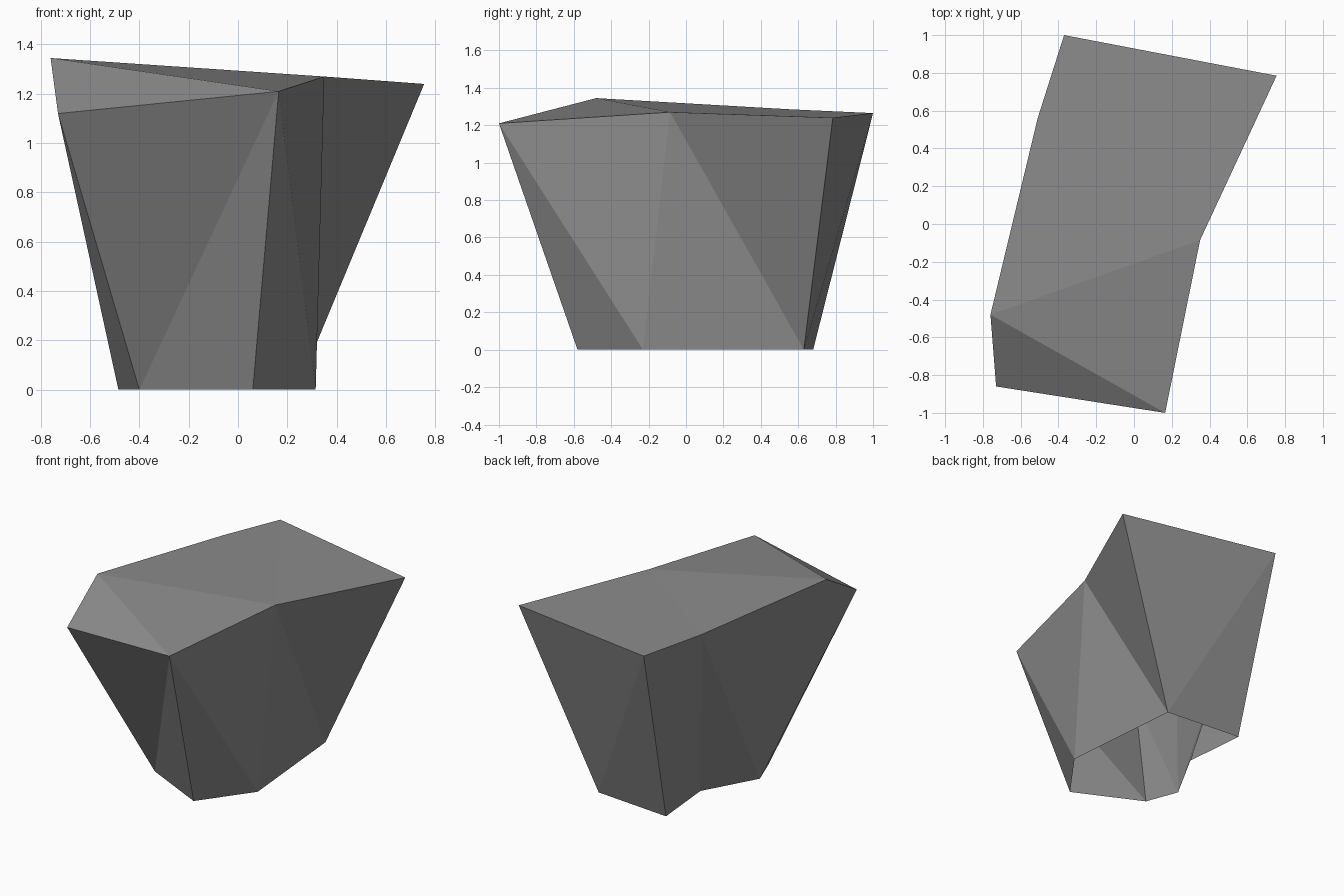
import bpy
import bmesh

cube = bpy.data.objects.get("Cube")
if cube:
    bpy.data.objects.remove(cube, do_unlink=True)


def flat_material(name, colour):
    mat = bpy.data.materials.new(name)
    mat.use_nodes = True
    mat.diffuse_color = colour
    mat.node_tree.nodes["Principled BSDF"].inputs["Base Color"].default_value = colour
    return mat


# Rim and foot outlines, both counter-clockwise from the front corner
RIM = [(0.165, -1.0, 1.21), (0.35, -0.085, 1.27), (0.755, 0.785, 1.24),
       (-0.37, 1.0, 1.265), (-0.51, 0.56, 1.285), (-0.76, -0.48, 1.345),
       (-0.73, -0.86, 1.12)]
FOOT = [(0.06, -0.58), (0.315, -0.23), (0.24, 0.63), (-0.32, 0.68),
        (-0.28, 0.24), (-0.485, -0.13), (-0.4, -0.355)]
# Direction in which each side panel is creased: rim corner down to the next
# foot corner ("down"), or foot corner up to the next rim corner ("up")
CREASES = ["down", "down", "up", "up", "down", "up", "up"]

bm = bmesh.new()
rim = [bm.verts.new(p) for p in RIM]
foot = [bm.verts.new((x, y, 0)) for x, y in FOOT]
count = len(rim)

# Side panels, two triangles each; the foot stays open
for i, crease in enumerate(CREASES):
    j = (i + 1) % count
    if crease == "down":
        panel = [(foot[i], foot[j], rim[i]), (foot[j], rim[j], rim[i])]
    else:
        panel = [(foot[i], foot[j], rim[j]), (foot[i], rim[j], rim[i])]
    for triangle in panel:
        bm.faces.new(triangle)

# Top slab, fanned from the inward corner, plus the chipped front corner
front, inner, back_left, back_right, waist, peak, chip = rim
fan = [back_left, back_right, waist, peak, front]
for a, b in zip(fan, fan[1:]):
    bm.faces.new((inner, a, b))
bm.faces.new((front, peak, chip))

mesh = bpy.data.meshes.new("rock")
bm.to_mesh(mesh)
bm.free()
mesh.materials.append(flat_material("stone grey", (0.26, 0.26, 0.26, 1)))
rock = bpy.data.objects.new("rock", mesh)
bpy.context.collection.objects.link(rock)
